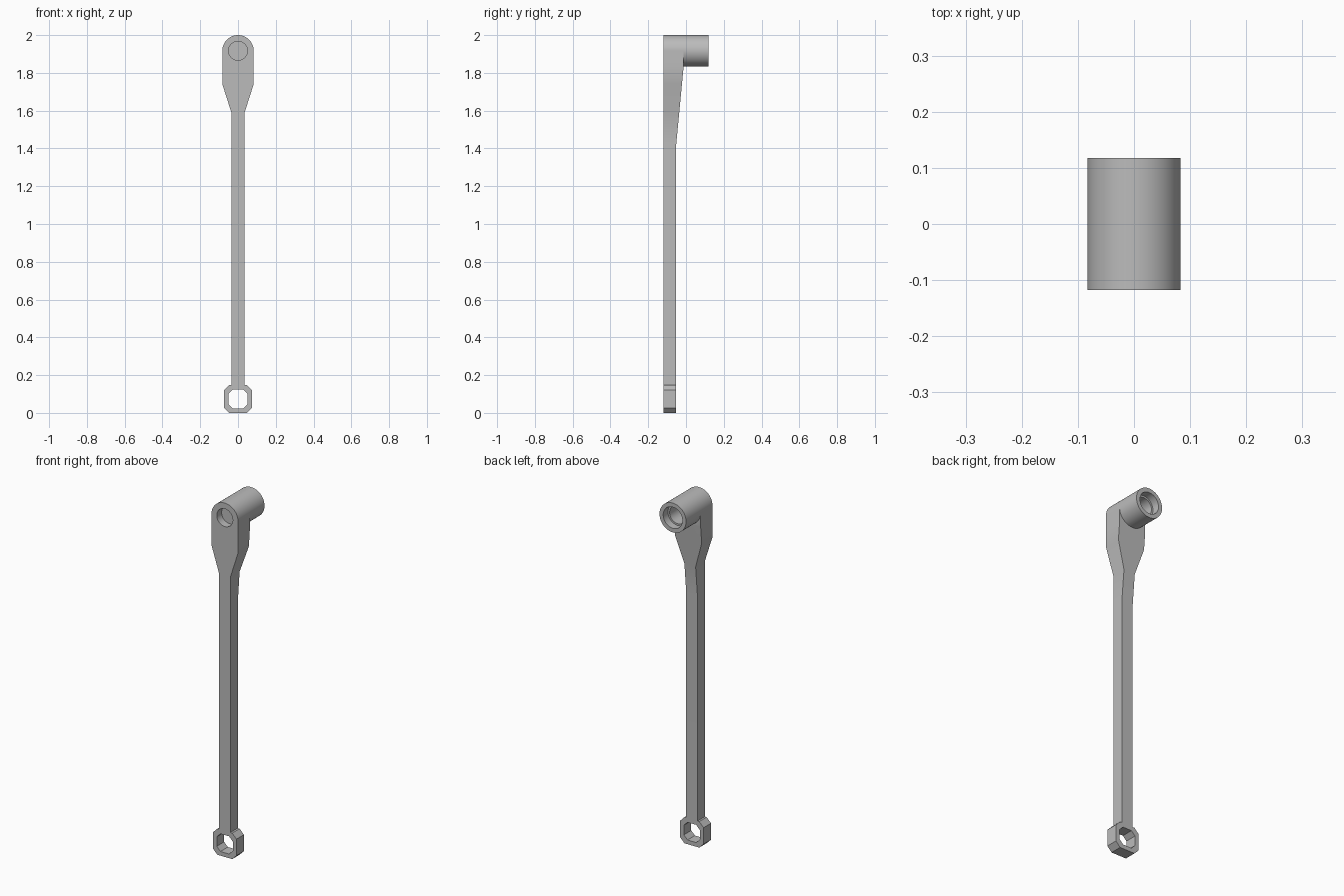
import bpy, bmesh, math
from mathutils import Matrix

default = bpy.data.objects.get("Cube")
if default:
    bpy.data.objects.remove(default)

GREY = (0.5, 0.5, 0.5, 1)
mat = bpy.data.materials.new("grey")
mat.use_nodes = True
mat.diffuse_color = GREY
mat.node_tree.nodes["Principled BSDF"].inputs["Base Color"].default_value = GREY

FRONT, BACK = -0.118, 0.118
HUB_R, HUB_Z = 0.083, 1.917
ROD_W, ROD_BACK, PAD_BACK = 0.035, -0.052, -0.012
EYE_TOP = 0.147


def finish(bm, name):
    bmesh.ops.recalc_face_normals(bm, faces=bm.faces)
    me = bpy.data.meshes.new(name)
    bm.to_mesh(me)
    bm.free()
    me.materials.append(mat)
    ob = bpy.data.objects.new(name, me)
    bpy.context.collection.objects.link(ob)
    return ob


def cylinder(name, radius, y0, y1):
    """Round bar along y, centred on the hub axis."""
    bm = bmesh.new()
    place = Matrix.Translation((0, (y0 + y1) / 2, HUB_Z)) @ Matrix.Rotation(math.pi / 2, 4, "X")
    bmesh.ops.create_cone(bm, cap_ends=True, segments=64, radius1=radius,
                          radius2=radius, depth=y1 - y0, matrix=place)
    return finish(bm, name)


def boolean(target, tool, operation):
    mod = target.modifiers.new(operation.lower(), "BOOLEAN")
    mod.operation, mod.object, mod.solver = operation, tool, "EXACT"
    bpy.context.view_layer.objects.active = target
    bpy.ops.object.modifier_apply(modifier=mod.name)
    bpy.data.objects.remove(tool)


def back_at(z):
    """Rear face of the arm: straight rod, slow flare, then a flat pad."""
    t = min(max((z - 1.42) / (1.84 - 1.42), 0), 1)
    return ROD_BACK + t * (PAD_BACK - ROD_BACK)


# Arm: rectangular sections lofted from the eye up to the hub axis
stations = [(EYE_TOP, ROD_W), (1.42, ROD_W), (1.59, ROD_W),
            (1.74, HUB_R), (1.84, HUB_R), (HUB_Z, HUB_R)]
bm = bmesh.new()
rings = []
for z, w in stations:
    b = back_at(z)
    rings.append([bm.verts.new((x, y, z)) for x, y in
                  ((-w, FRONT), (w, FRONT), (w, b), (-w, b))])
for low, high in zip(rings, rings[1:]):
    for i in range(4):
        j = (i + 1) % 4
        bm.faces.new((low[i], low[j], high[j], high[i]))
bm.faces.new(rings[0])
bm.faces.new(rings[-1])
arm = finish(bm, "arm_with_hub")

# Hub: tube joined to the arm, front recess and stepped rear bore
boolean(arm, cylinder("hub", HUB_R, FRONT, BACK), "UNION")
for name, radius, y0, y1 in (("front_recess", 0.05, FRONT - 0.05, -0.075),
                             ("rear_bore", 0.06, 0.075, BACK + 0.05),
                             ("rear_inner_bore", 0.05, -0.03, 0.1)):
    boolean(arm, cylinder(name, radius, y0, y1), "DIFFERENCE")


# Eye: chamfered square ring with a chamfered square hole
def chamfered(half, cut):
    a = half - cut
    return [(half, -a), (half, a), (a, half), (-a, half),
            (-half, a), (-half, -a), (-a, -half), (a, -half)]


bm = bmesh.new()
mid = EYE_TOP / 2
loops = [[bm.verts.new((x, y, mid + z)) for x, z in chamfered(half, cut)]
         for half, cut, y in ((mid, 0.027, FRONT), (mid, 0.027, ROD_BACK),
                              (0.05, 0.023, ROD_BACK), (0.05, 0.023, FRONT))]
for k in range(4):
    a, b = loops[k], loops[(k + 1) % 4]
    for i in range(8):
        j = (i + 1) % 8
        bm.faces.new((a[i], a[j], b[j], b[i]))
eye = finish(bm, "lower_eye")

# Smooth only the round surfaces
bpy.ops.object.select_all(action="DESELECT")
arm.select_set(True)
bpy.context.view_layer.objects.active = arm
bpy.ops.object.shade_smooth_by_angle(angle=math.radians(25))
weighted = arm.modifiers.new("weighted_normals", "WEIGHTED_NORMAL")
weighted.keep_sharp = True
